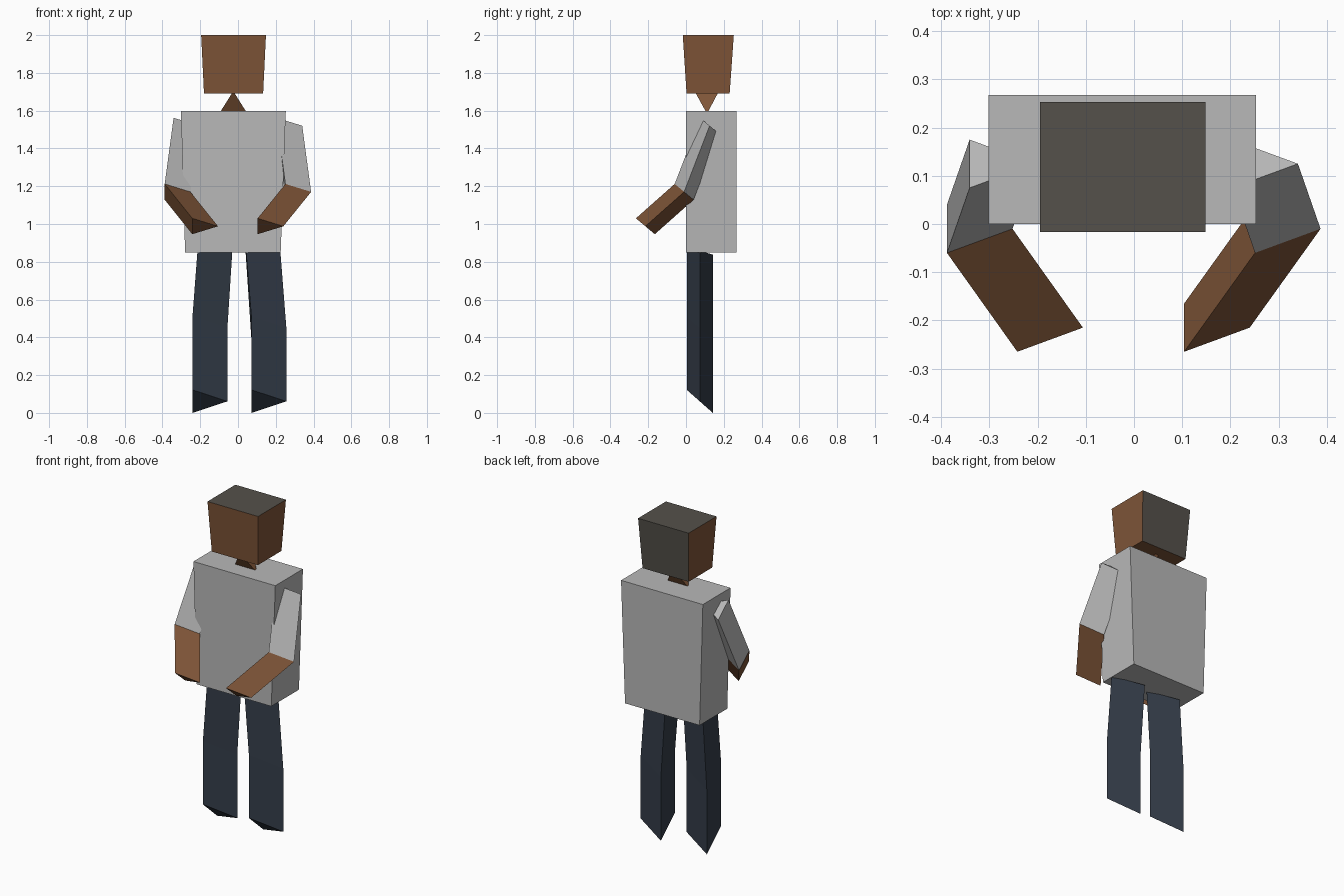
import bpy
import bmesh
from mathutils import Vector

cube = bpy.data.objects.get("Cube")
if cube:
    bpy.data.objects.remove(cube, do_unlink=True)


def material(name, colour):
    mat = bpy.data.materials.new(name)
    mat.use_nodes = True
    mat.diffuse_color = (*colour, 1)
    mat.node_tree.nodes["Principled BSDF"].inputs["Base Color"].default_value = (*colour, 1)
    return mat


skin = material("brown skin", (0.21, 0.09, 0.039))
hair = material("dark hair", (0.09, 0.082, 0.069))
shirt = material("grey shirt", (0.48, 0.48, 0.48))
trousers = material("navy trousers", (0.034, 0.046, 0.066))


def loft(name, rings, mats, rule=None):
    """Skin a closed solid through a list of equal-length rings."""
    bm = bmesh.new()
    loops = [[bm.verts.new(p) for p in ring] for ring in rings]
    n = len(loops[0])
    for low, high in zip(loops, loops[1:]):
        for i in range(n):
            j = (i + 1) % n
            bm.faces.new((low[i], low[j], high[j], high[i]))
    bm.faces.new(loops[0])
    bm.faces.new(loops[-1])
    bmesh.ops.recalc_face_normals(bm, faces=bm.faces)
    if rule:
        for f in bm.faces:
            f.material_index = rule(f)
    mesh = bpy.data.meshes.new(name)
    bm.to_mesh(mesh)
    bm.free()
    for m in mats:
        mesh.materials.append(m)
    obj = bpy.data.objects.new(name, mesh)
    bpy.context.collection.objects.link(obj)
    return obj


def rect(x0, x1, y0, y1, z):
    return [(x0, y0, z), (x1, y0, z), (x1, y1, z), (x0, y1, z)]


def tri(apex, width, depth, drop):
    """Triangular limb section: one point at the apex, two towards -x."""
    a = Vector(apex)
    return [a, a + Vector((-width, -depth, drop)), a + Vector((-width, depth, -drop))]


# Torso, tapering to the waist
loft("torso", [rect(-0.28, 0.226, 0, 0.268, 0.85),
               rect(-0.302, 0.253, 0, 0.268, 1.597)], [shirt])

# Head, with hair on the top and back faces
loft("head", [rect(-0.18, 0.133, 0.003, 0.231, 1.69),
              rect(-0.195, 0.148, -0.017, 0.253, 2.0)], [skin, hair],
     lambda f: 1 if f.normal.z > 0.5 or f.normal.y > 0.5 else 0)

# Neck, a wedge twisted from a sideways edge to a front-to-back edge
loft("neck", [rect(-0.093, 0.043, 0.105, 0.117, 1.595),
              rect(-0.03, -0.02, 0.05, 0.17, 1.695)], [skin])

# Arms
for side, s, e, h in (("left", 0.34, 0.387, 0.24), ("right", -0.205, -0.252, -0.106)):
    shoulder, elbow, hand = (tri(p, 0.136, 0.05, 0.042) for p in (
        (s, 0.125, 1.52), (e, -0.01, 1.17), (h, -0.215, 0.988)))
    loft(side + "_sleeve", [elbow, shoulder], [shirt])
    loft(side + "_forearm", [hand, elbow], [skin])

# Legs, bent slightly at the knee
for side, foot, hip in (("left", 0.256, 0.224), ("right", -0.056, -0.03)):
    loft(side + "_leg", [tri((foot, 0.073, 0.061), 0.185, 0.069, 0.061),
                         tri((foot, 0.073, 0.45), 0.185, 0.069, 0.06),
                         tri((hip, 0.073, 0.858), 0.183, 0.069, 0.02)], [trousers])
